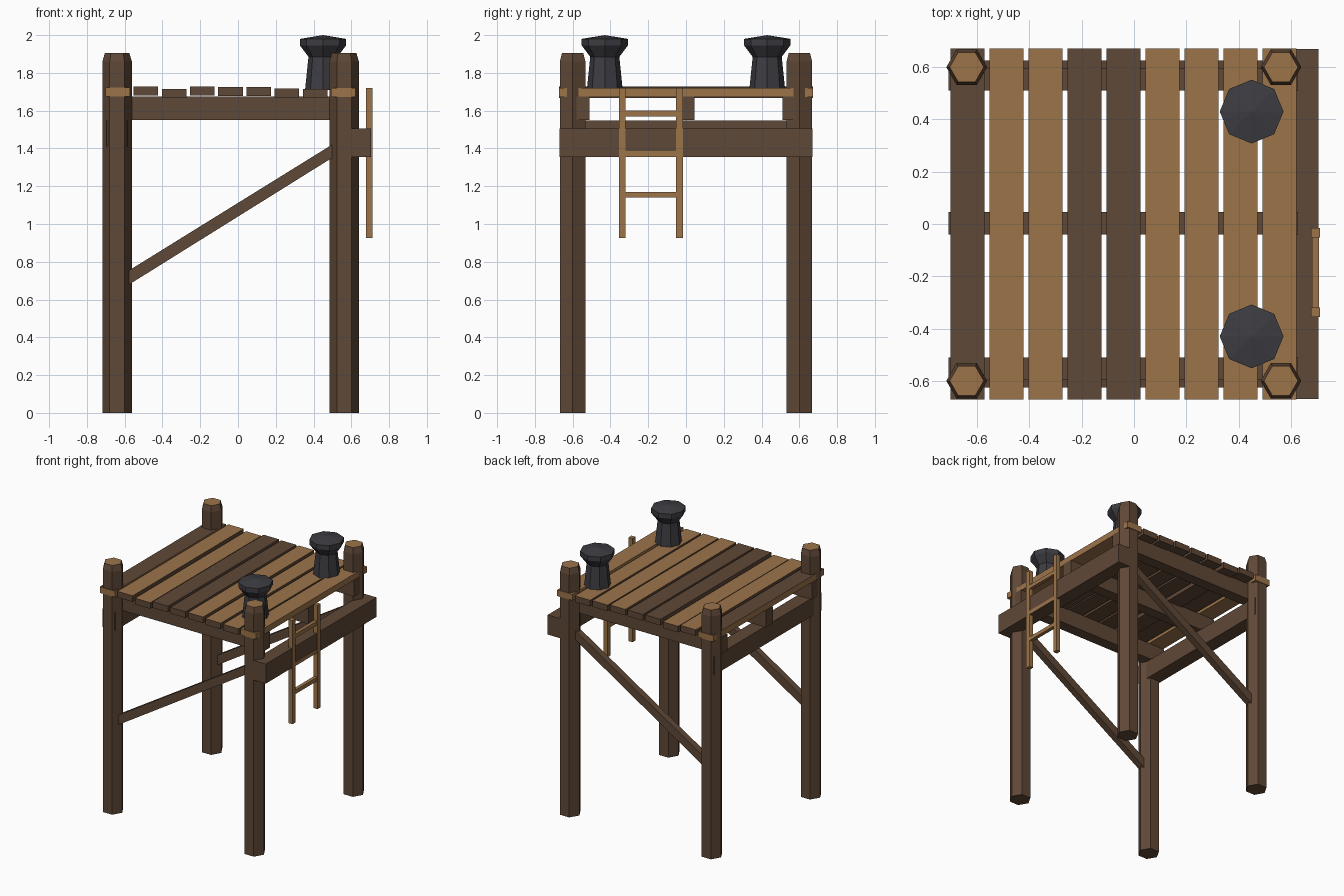
import bpy, bmesh, math
from mathutils import Matrix

if "Cube" in bpy.data.objects:
    bpy.data.objects.remove(bpy.data.objects["Cube"])


def material(name, rgb):
    m = bpy.data.materials.new(name)
    lin = [((c / 255 + 0.055) / 1.055) ** 2.4 for c in rgb]
    m.diffuse_color = (*lin, 1)
    m.use_nodes = True
    m.node_tree.nodes["Principled BSDF"].inputs["Base Color"].default_value = m.diffuse_color
    return m


BROWN = material("dark brown wood", (95, 72, 55))
TAN = material("tan wood", (156, 116, 74))
IRON = material("dark iron", (60, 60, 66))


def finish(name, bm, mats, top_rule=False):
    bmesh.ops.recalc_face_normals(bm, faces=bm.faces)
    bm.normal_update()
    if top_rule:  # second material on faces pointing straight up
        for f in bm.faces:
            f.material_index = 1 if f.normal.z > 0.95 else 0
    me = bpy.data.meshes.new(name)
    bm.to_mesh(me)
    bm.free()
    for m in mats:
        me.materials.append(m)
    ob = bpy.data.objects.new(name, me)
    bpy.context.collection.objects.link(ob)
    return ob


def box(name, x0, x1, y0, y1, z0, z1, mats, top_rule=False):
    bm = bmesh.new()
    mat = Matrix.Translation(((x0 + x1) / 2, (y0 + y1) / 2, (z0 + z1) / 2)) @ \
        Matrix.Diagonal((x1 - x0, abs(y1 - y0), z1 - z0, 1))
    bmesh.ops.create_cube(bm, size=1, matrix=mat)
    return finish(name, bm, mats, top_rule)


def lathe(name, x, y, profile, sides, mats, top_rule=False):
    """Stack of polygon rings; radius 0 makes a tip."""
    bm = bmesh.new()
    rings = []
    for r, z in profile:
        if r == 0:
            rings.append([bm.verts.new((x, y, z))])
        else:
            rings.append([bm.verts.new((x + r * math.cos(2 * math.pi * i / sides),
                                        y + r * math.sin(2 * math.pi * i / sides), z))
                          for i in range(sides)])
    for a, b in zip(rings, rings[1:]):
        for i in range(sides):
            j = (i + 1) % sides
            if len(b) == 1:
                bm.faces.new((a[i], a[j], b[0]))
            else:
                bm.faces.new((a[i], a[j], b[j], b[i]))
    for ring in (rings[0], rings[-1]):
        if len(ring) > 2:
            bm.faces.new(ring)
    return finish(name, bm, mats, top_rule)


# Hexagonal posts with cut tan tops
for x in (-0.64, 0.562):
    for y in (-0.6, 0.6):
        lathe("post", x, y, [(0.078, 0), (0.078, 1.86), (0.065, 1.905)], 6,
              [BROWN, TAN], True)

# Deck planks: slight height differences, dark tops on three of them
plank_tops = [1.723, 1.728, 1.715, 1.728, 1.725, 1.725, 1.718, 1.715, 1.72]
for i, top in enumerate(plank_tops):
    cx = -0.637 + i * 0.1493
    side = TAN if i in (0, 8) else BROWN
    face = BROWN if i in (0, 3, 4) else TAN
    box("deck_plank", cx - 0.065, cx + 0.065, -0.672, 0.672, top - 0.047, top,
        [side, face], True)

# Joists under the deck
for y in (-0.554, 0.002, 0.554):
    box("joist", -0.71, 0.628, y - 0.043, y + 0.043, 1.55, 1.675, [BROWN])

# Cross beams at both ends
box("front_cross_beam", 0.597, 0.705, -0.67, 0.67, 1.355, 1.505, [BROWN])
box("rear_cross_beam", -0.695, -0.585, -0.65, 0.65, 1.41, 1.548, [BROWN])

# Diagonal braces between the posts
for s in (-1, 1):
    bm = bmesh.new()
    outline = [(-0.60, 0.665), (0.53, 1.37), (0.53, 1.44), (-0.60, 0.74)]
    face = bm.faces.new([bm.verts.new((x, s * 0.575, z)) for x, z in outline])
    ext = bmesh.ops.extrude_face_region(bm, geom=[face])
    bmesh.ops.translate(bm, vec=(0, s * 0.05, 0),
                        verts=[v for v in ext["geom"] if isinstance(v, bmesh.types.BMVert)])
    finish("diagonal_brace", bm, [BROWN])

# Mooring bollards
for y in (-0.43, 0.43):
    lathe("bollard", 0.45, y, [(0.095, 1.71), (0.077, 1.885), (0.122, 1.945),
                               (0.122, 1.98), (0, 2.0)], 8, [IRON])

# Ladder
for y in (-0.337, -0.034):
    box("ladder_rail", 0.677, 0.711, y - 0.018, y + 0.018, 0.925, 1.72, [TAN])
for z in (1.155, 1.371, 1.585):
    box("ladder_rung", 0.681, 0.708, -0.33, -0.04, z - 0.015, z + 0.015, [TAN])
